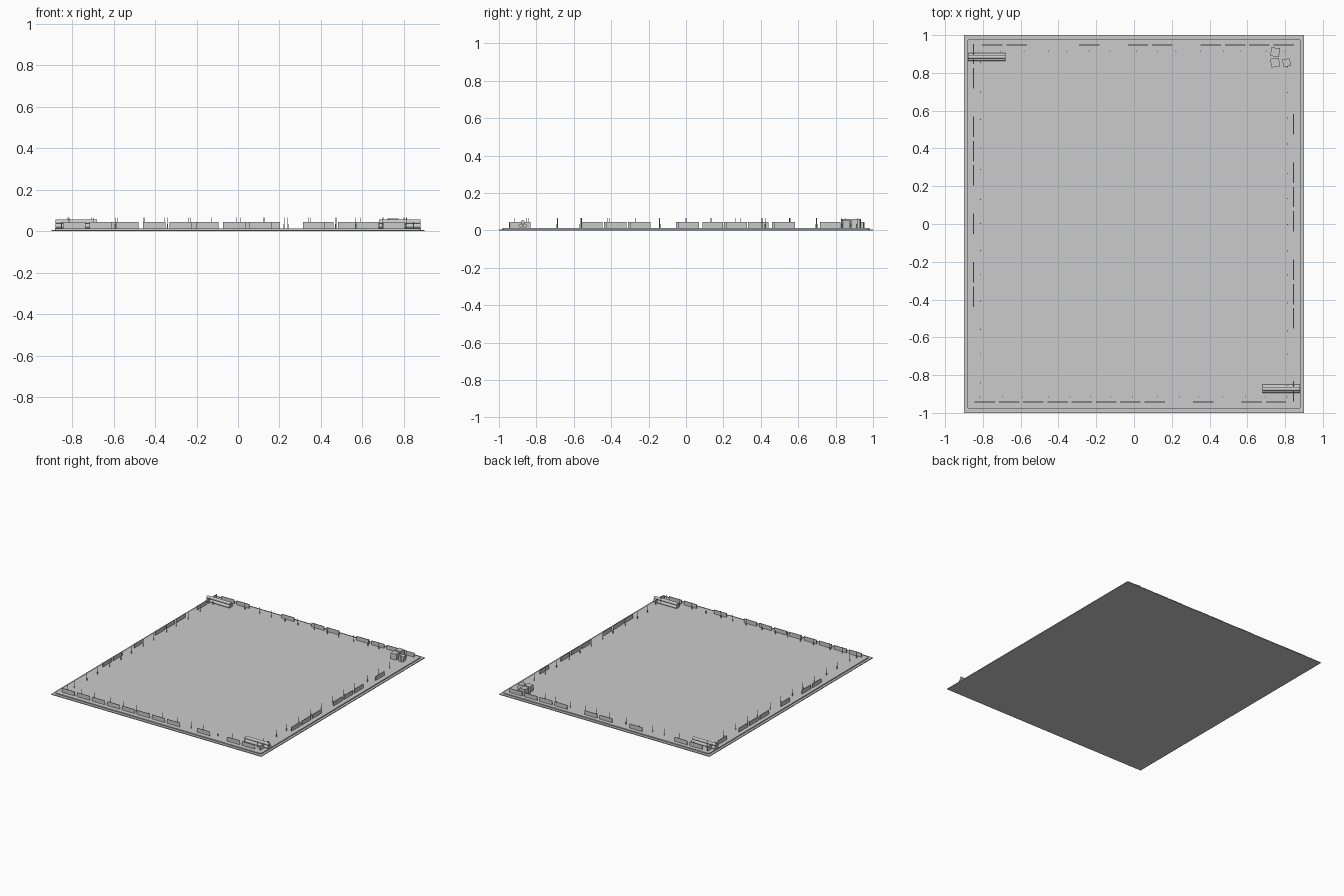
import bpy, bmesh, math, random
from mathutils import Matrix, Vector

if "Cube" in bpy.data.objects:
    bpy.data.objects.remove(bpy.data.objects["Cube"])

random.seed(4)
grey = bpy.data.materials.new("concrete grey")
grey.diffuse_color = (0.6, 0.6, 0.6, 1)
grey.use_nodes = True
grey.node_tree.nodes["Principled BSDF"].inputs["Base Color"].default_value = grey.diffuse_color
TOP = 0.014  # height of the raised yard surface


def finish(name, bm):
    me = bpy.data.meshes.new(name)
    bm.to_mesh(me)
    bm.free()
    me.materials.append(grey)
    ob = bpy.data.objects.new(name, me)
    bpy.context.collection.objects.link(ob)
    return ob


def add_box(bm, centre, size, turn=0):
    m = Matrix.Translation(centre) @ Matrix.Rotation(turn, 4, 'Z') @ Matrix.Diagonal((*size, 1))
    return bmesh.ops.create_cube(bm, size=1, matrix=m)["verts"]


def add_rod(bm, centre, radius, length, sides, axis='Z'):
    m = Matrix.Translation(centre)
    if axis == 'X':
        m = m @ Matrix.Rotation(math.pi / 2, 4, 'Y')
    bmesh.ops.create_cone(bm, cap_ends=True, segments=sides, radius1=radius,
                          radius2=radius, depth=length, matrix=m)


# Ground plate and the raised yard with clipped corners
bm = bmesh.new()
add_box(bm, (0, 0, 0.003), (1.8, 2.0, 0.006))
finish("ground_plate", bm)

bm = bmesh.new()
add_box(bm, (0, 0, 0.004 + (TOP - 0.004) / 2), (1.765, 1.96, TOP - 0.004))
corners = [e for e in bm.edges if abs(e.verts[0].co.z - e.verts[1].co.z) > 0.005]
bmesh.ops.bevel(bm, geom=corners, offset=0.012, segments=3, profile=0.5, affect='EDGES')
finish("raised_yard", bm)

# Fence panels with gaps, one row per side: slots are multiples of the pitch
PITCH, LEN, TALL, THIN = 0.1285, 0.108, 0.031, 0.005
rows = {
    "back": (-0.75, 0.948, 'X', (0, 1, 4, 6, 7, 9, 10, 11, 12)),
    "front": (-0.79, -0.943, 'X', (0, 1, 2, 3, 4, 5, 6, 7, 9, 11, 12)),
    "left": (-0.385, -0.85, 'Y', (0, 1, 3, 5, 6, 7, 9, 10)),
    "right": (-0.885, 0.845, 'Y', (0, 3, 4, 5, 7, 8, 9, 11)),
}
for side, (start, line, axis, slots) in rows.items():
    bm = bmesh.new()
    for k in slots:
        a = start + k * PITCH
        c, s = ((a, line), (LEN, THIN)) if axis == 'X' else ((line, a), (THIN, LEN))
        add_box(bm, (*c, TOP + TALL / 2), (*s, TALL))
    finish(side + "_fence_panels", bm)

# Slim marker posts with a thicker foot, just inside the fence
bm = bmesh.new()


def add_post(x, y):
    add_rod(bm, (x, y, TOP + 0.026), 0.0015, 0.052, 6)
    add_rod(bm, (x, y, TOP + 0.010), 0.003, 0.020, 6)


for i in range(15):
    t = -0.81 + i * 0.1157
    for s in (-1, 1):
        add_post(t + random.uniform(-0.015, 0.015), s * 0.915)
for i in range(13):
    t = -0.84 + i * 0.14
    for s in (-1, 1):
        add_post(s * 0.813, t + random.uniform(-0.015, 0.015))
finish("marker_posts", bm)

# Two stacks of three pipes in opposite corners
R = 0.011
for name, x, y in (("back_left_pipes", -0.78, 0.884), ("front_right_pipes", 0.78, -0.873)):
    bm = bmesh.new()
    for dy, dz in ((-R, R), (R, R), (0, R * 2.73)):
        add_rod(bm, (x, y + dy, TOP + dz), R, 0.2, 12, 'X')
    finish(name, bm)

# Three loose crates in the back right corner
for i, (x, y, size, turn) in enumerate(((0.747, 0.91, 0.046, -0.1),
                                        (0.747, 0.854, 0.046, 0.12),
                                        (0.808, 0.854, 0.04, 0.2))):
    bm = bmesh.new()
    add_box(bm, (x, y, TOP + size / 2), (size, size, size), turn)
    finish(f"crate_{i + 1}", bm)
